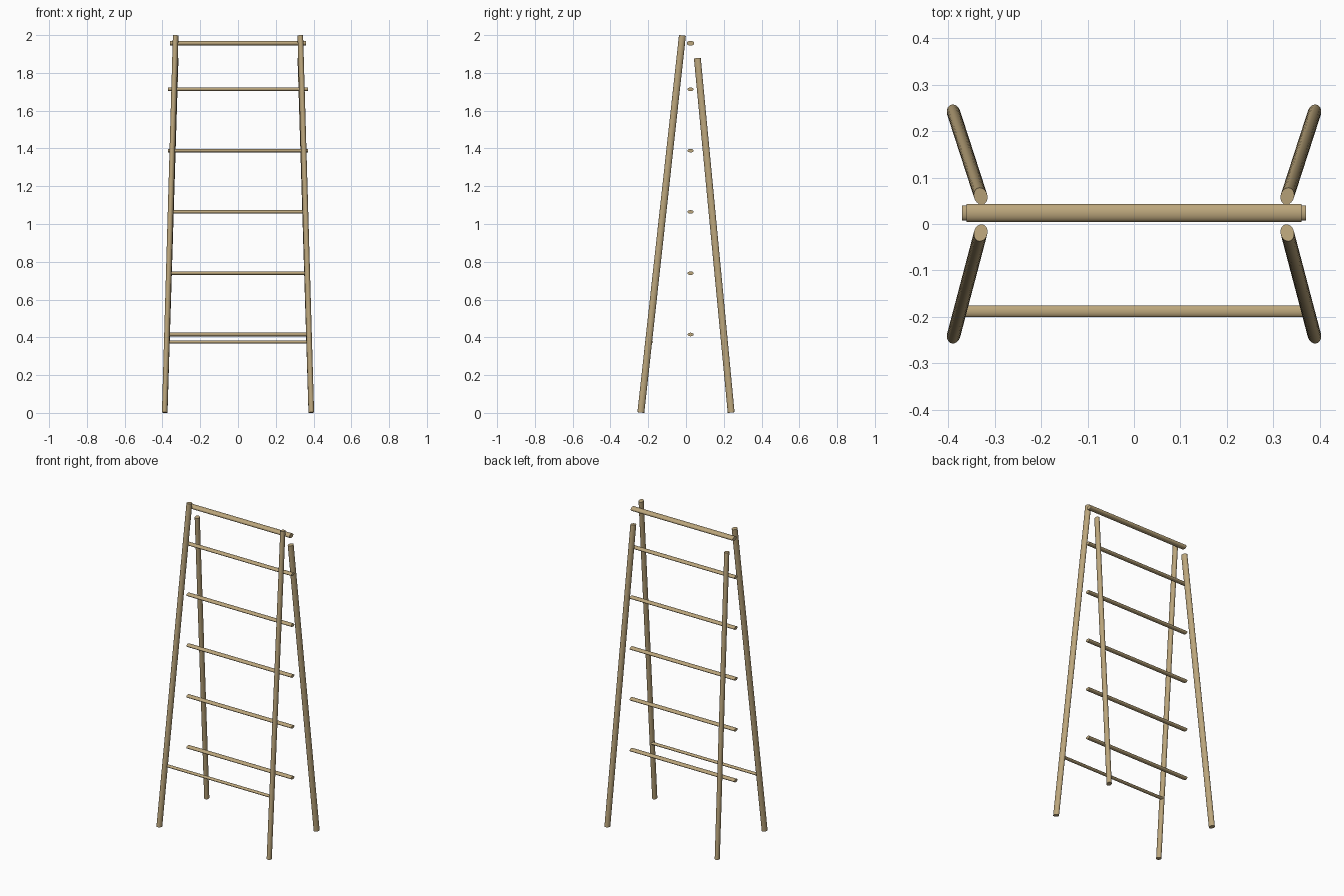
import bpy
from mathutils import Matrix, Vector

cube = bpy.data.objects.get("Cube")
if cube:
    bpy.data.objects.remove(cube, do_unlink=True)

# Single wood colour
wood = bpy.data.materials.new("light_wood")
wood.use_nodes = True
colour = (0.50, 0.38, 0.20, 1.0)
wood.diffuse_color = colour
bsdf = wood.node_tree.nodes["Principled BSDF"]
bsdf.inputs["Base Color"].default_value = colour
bsdf.inputs["Roughness"].default_value = 0.8


def pole(name, start, end, wide, thin):
    """Oval pole between two points; the wide radius lies in the tilt direction."""
    start, end = Vector(start), Vector(end)
    axis = (end - start).normalized()
    side = axis.cross(Vector((0, 0, 1))).normalized()
    lean = side.cross(axis)
    bpy.ops.mesh.primitive_cylinder_add(vertices=32, radius=1, depth=(end - start).length)
    obj = bpy.context.object
    obj.name = name
    turn = Matrix((lean, side, axis)).transposed().to_4x4()
    size = Matrix.Diagonal((wide, thin, 1, 1))
    obj.data.transform(turn @ size)
    obj.location = (start + end) / 2
    obj.data.materials.append(wood)
    bpy.ops.object.shade_smooth_by_angle()
    return obj


def rung(name, half, y, z, depth, height):
    # Lean of a level pole is vertical, so its thin radius spans y
    pole(name, (-half, y, z), (half, y, z), height, depth)


# Four splayed legs, the back pair shorter
for label, s in (("left", 1), ("right", -1)):
    pole("front_leg_" + label, (s * 0.388, -0.239, 0.002), (s * 0.33, -0.019, 1.998), 0.0185, 0.0145)
    pole("back_leg_" + label, (s * 0.388, 0.239, 0.002), (s * 0.33, 0.06, 1.878), 0.0185, 0.0145)

# Thick top rail
rung("top_rail", 0.36, 0.024, 1.957, 0.0195, 0.013)

# Evenly spaced middle rungs
for i in range(5):
    rung(f"rung_{i + 1}", 0.37, 0.024, 0.415 + i * 0.3245, 0.016, 0.0095)

# Thin brace joining the front legs
rung("front_brace", 0.37, -0.188, 0.375, 0.0125, 0.0075)
